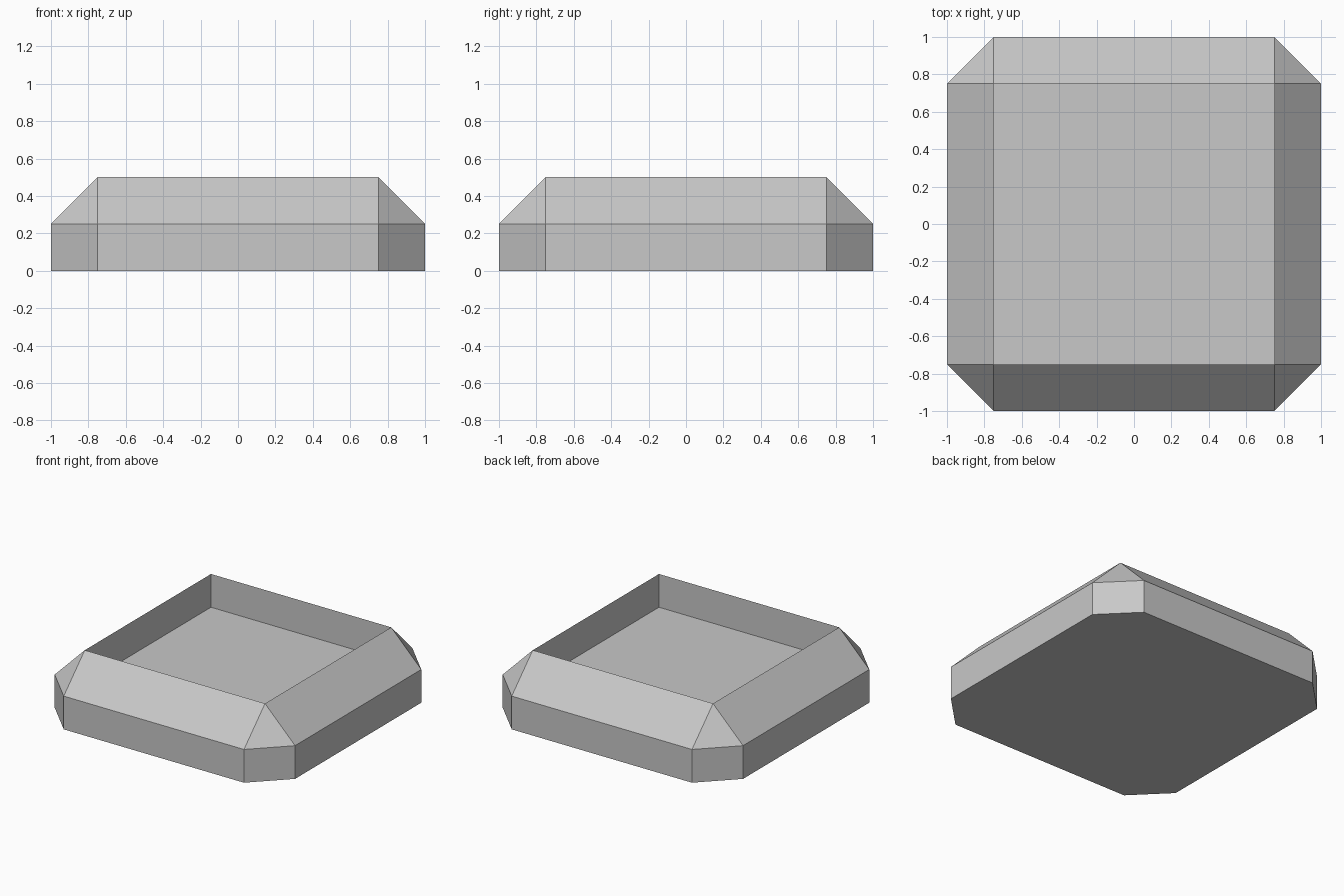
import bpy
import bmesh

default = bpy.data.objects.get("Cube")
if default:
    bpy.data.objects.remove(default, do_unlink=True)

GREY = (0.58, 0.58, 0.58, 1.0)
OUTER, INNER = 1.0, 0.75      # half widths of the body and the rim
SHOULDER, RIM = 0.25, 0.5     # heights of the side wall and the rim

mat = bpy.data.materials.new("light_grey")
mat.use_nodes = True
mat.diffuse_color = GREY
mat.node_tree.nodes["Principled BSDF"].inputs["Base Color"].default_value = GREY

bm = bmesh.new()
corners = [(1, -1), (1, 1), (-1, 1), (-1, -1)]


def square(z):
    return [bm.verts.new((x * INNER, y * INNER, z)) for x, y in corners]


def octagon(z):
    # Two vertices per corner, in counter-clockwise order
    ring = []
    for x, y in corners:
        pair = [(x * INNER, y * OUTER, z), (x * OUTER, y * INNER, z)]
        if x * y > 0:
            pair.reverse()
        ring += [bm.verts.new(p) for p in pair]
    return ring


base, shoulder = octagon(0), octagon(SHOULDER)
rim, floor = square(RIM), square(SHOULDER)

# Underside and recessed floor
bm.faces.new(base[::-1])
bm.faces.new(floor)

# Upright outer walls
for i in range(8):
    j = (i + 1) % 8
    bm.faces.new((base[i], base[j], shoulder[j], shoulder[i]))

# Corner facets, sloping sides and upright inner walls
for i in range(4):
    j = (i + 1) % 4
    first, second, following = shoulder[2 * i], shoulder[2 * i + 1], shoulder[2 * j]
    bm.faces.new((first, second, rim[i]))
    bm.faces.new((second, following, rim[j], rim[i]))
    bm.faces.new((rim[i], rim[j], floor[j], floor[i]))

bmesh.ops.recalc_face_normals(bm, faces=bm.faces[:])
mesh = bpy.data.meshes.new("square_tray")
bm.to_mesh(mesh)
bm.free()
mesh.materials.append(mat)
tray = bpy.data.objects.new("square_tray", mesh)
bpy.context.collection.objects.link(tray)
